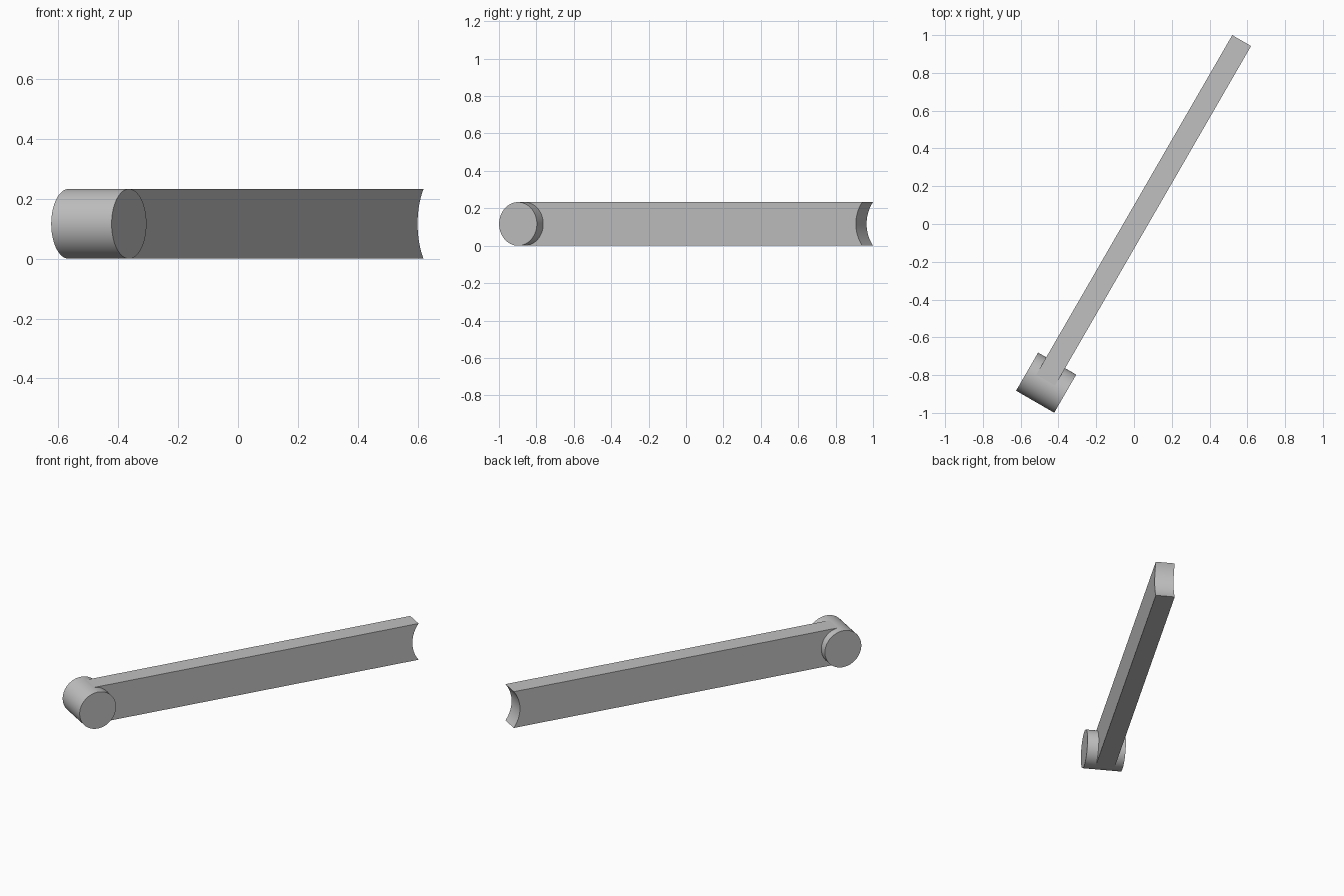
import bpy, bmesh, math
from mathutils import Matrix, Vector

if "Cube" in bpy.data.objects:
    bpy.data.objects.remove(bpy.data.objects["Cube"], do_unlink=True)

RADIUS = 0.1165          # end barrel radius, also half the beam height
BEAM_WIDTH = 0.115
ANGLE = math.radians(60)  # heading of the beam in plan
HOLLOW = 0.19            # radius of the concave beam end
END = Vector((0.57, 0.971, RADIUS))
BARREL = Vector((-0.465, -0.84, RADIUS))

grey = bpy.data.materials.new("plain_grey")
grey.use_nodes = True
grey.diffuse_color = (0.53, 0.53, 0.53, 1)
grey.node_tree.nodes["Principled BSDF"].inputs["Base Color"].default_value = grey.diffuse_color


def extrude_profile(name, points, depth, origin):
    """Profile in (along beam, up), extruded symmetrically across the beam."""
    bm = bmesh.new()
    face = bm.faces.new([bm.verts.new((u, depth / 2, v)) for u, v in points])
    new = bmesh.ops.extrude_face_region(bm, geom=[face])["geom"]
    bmesh.ops.translate(bm, vec=(0, -depth, 0),
                        verts=[g for g in new if isinstance(g, bmesh.types.BMVert)])
    bmesh.ops.recalc_face_normals(bm, faces=bm.faces)
    mesh = bpy.data.meshes.new(name)
    bm.to_mesh(mesh)
    bm.free()
    mesh.materials.append(grey)
    obj = bpy.data.objects.new(name, mesh)
    obj.matrix_world = Matrix.Translation(origin) @ Matrix.Rotation(ANGLE, 4, "Z")
    bpy.context.collection.objects.link(obj)
    bpy.ops.object.select_all(action="DESELECT")
    obj.select_set(True)
    bpy.context.view_layer.objects.active = obj
    bpy.ops.object.shade_smooth_by_angle(angle=math.radians(30))
    return obj


# Round barrel lying across the near end
SIDES = 96
circle = [(RADIUS * math.cos(t), RADIUS * math.sin(t))
          for t in (2 * math.pi * i / SIDES for i in range(SIDES))]
extrude_profile("end_barrel", circle, 2 * RADIUS, BARREL)

# Long beam, rooted in the barrel, with a hollow arc cut into the far end
half = RADIUS - 0.0005
spread = math.asin(half / HOLLOW)
arc_centre = HOLLOW * math.cos(spread)
STEPS = 32
angles = [spread * (2 * i / STEPS - 1) for i in range(STEPS + 1)]
arc = [(arc_centre - HOLLOW * math.cos(t), HOLLOW * math.sin(t)) for t in angles]
root = -(END - BARREL).length
extrude_profile("beam", [(root, half), (root, -half)] + arc, BEAM_WIDTH, END)
